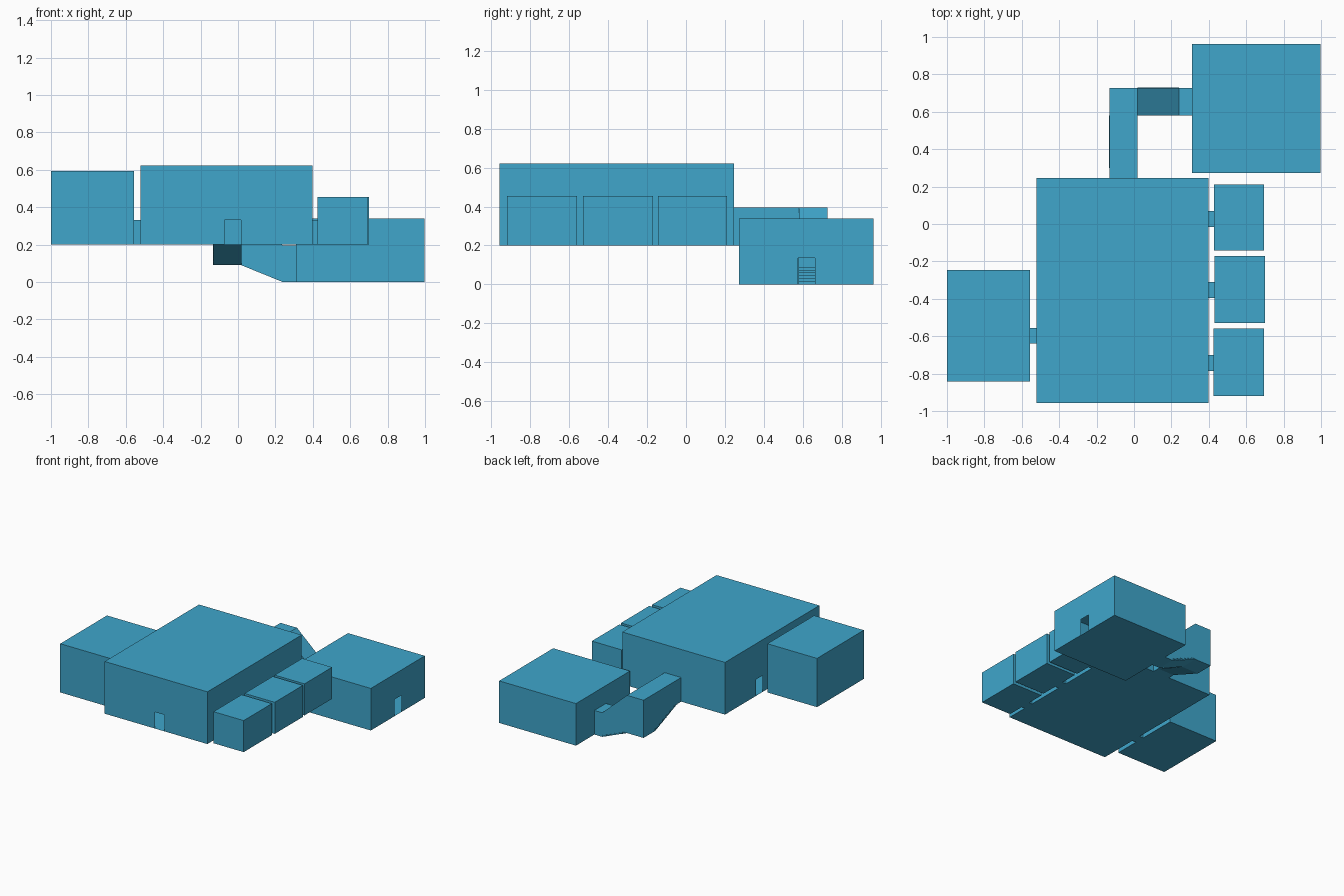
import bpy, bmesh

if "Cube" in bpy.data.objects:
    bpy.data.objects.remove(bpy.data.objects["Cube"])

mat = bpy.data.materials.new("wall_blue")
mat.diffuse_color = (0.05, 0.38, 0.6, 1)
mat.use_nodes = True
mat.node_tree.nodes["Principled BSDF"].inputs["Base Color"].default_value = mat.diffuse_color


def finish(name, bm):
    bmesh.ops.remove_doubles(bm, verts=bm.verts, dist=1e-5)
    me = bpy.data.meshes.new(name)
    bm.to_mesh(me)
    bm.free()
    me.materials.append(mat)
    ob = bpy.data.objects.new(name, me)
    bpy.context.collection.objects.link(ob)
    return ob


def room(name, x, y, z, holes=(), skip=()):
    """Thin-skinned box; holes = (side, u0, u1, top), skip = sides left open."""
    bm = bmesh.new()
    z0, z1 = z
    sides = {
        "front": (x, lambda u, w: (u, y[0], w), False),
        "back": (x, lambda u, w: (u, y[1], w), True),
        "left": (y, lambda u, w: (x[0], u, w), True),
        "right": (y, lambda u, w: (x[1], u, w), False),
    }
    for side, (span, put, flip) in sides.items():
        if side in skip:
            continue
        cuts = [h[1:] for h in holes if h[0] == side]
        us = sorted({*span, *[c[0] for c in cuts], *[c[1] for c in cuts]})
        for a, b in zip(us, us[1:]):
            low = max([c[2] for c in cuts if c[0] <= a and b <= c[1]], default=z0)
            pts = [put(a, low), put(b, low), put(b, z1), put(a, z1)]
            bm.faces.new([bm.verts.new(p) for p in (pts[::-1] if flip else pts)])
    for h, flip in ((z0, True), (z1, False)):
        pts = [(x[0], y[0], h), (x[1], y[0], h), (x[1], y[1], h), (x[0], y[1], h)]
        bm.faces.new([bm.verts.new(p) for p in (pts[::-1] if flip else pts)])
    return finish(name, bm)


def passage(name, profile, axis, lo, hi, open_edges):
    """Side profile extruded across the given axis, with chosen ends left open."""
    put = (lambda a, w, t: (t, a, w)) if axis == "x" else (lambda a, w, t: (a, t, w))
    bm = bmesh.new()
    A = [bm.verts.new(put(a, w, lo)) for a, w in profile]
    B = [bm.verts.new(put(a, w, hi)) for a, w in profile]
    bm.faces.new(A)
    bm.faces.new(B[::-1])
    n = len(A)
    for i in range(n):
        j = (i + 1) % n
        if i not in open_edges:
            bm.faces.new((A[j], A[i], B[i], B[j]))
    bmesh.ops.recalc_face_normals(bm, faces=bm.faces)
    return finish(name, bm)


def stairs(name, start, end, axis, lo, hi, steps=6):
    """Risers and treads climbing from start to end."""
    (a0, w0), (a1, w1) = start, end
    pts = [(a0, w0)]
    for i in range(1, steps + 1):
        w = w0 + (w1 - w0) * i / steps
        pts += [(a0 + (a1 - a0) * (i - 1) / steps, w), (a0 + (a1 - a0) * i / steps, w)]
    put = (lambda a, w, t: (t, a, w)) if axis == "x" else (lambda a, w, t: (a, t, w))
    bm = bmesh.new()
    A = [bm.verts.new(put(a, w, lo)) for a, w in pts]
    B = [bm.verts.new(put(a, w, hi)) for a, w in pts]
    for i in range(len(pts) - 1):
        f = (A[i], A[i + 1], B[i + 1], B[i])
        bm.faces.new(f if axis == "y" else f[::-1])
    return finish(name, bm)


F, DOOR = 0.2, 0.333          # upper floor and door head heights

# Small side rooms: x range, y range, doorway y range
side_rooms = [
    ((0.425, 0.695), (-0.92, -0.56), (-0.785, -0.70)),
    ((0.43, 0.70), (-0.53, -0.17), (-0.395, -0.31)),
    ((0.428, 0.695), (-0.143, 0.21), (-0.015, 0.07)),
]
for i, (x, y, d) in enumerate(side_rooms, 1):
    room(f"side_room_{i}", x, y, (F, 0.455), [("left", *d, DOOR)])
    room(f"side_doorway_{i}", (0.397, x[0]), d, (F, DOOR), skip=("left", "right"))

# Main hall with its doors
hall_holes = [("right", *d, DOOR) for _, _, d in side_rooms]
hall_holes += [("front", -0.072, 0.015, DOOR), ("left", -0.64, -0.557, DOOR),
               ("left", -0.235, -0.15, DOOR), ("back", -0.13, 0.018, 0.395)]
room("main_hall", (-0.522, 0.397), (-0.958, 0.247), (F, 0.622), hall_holes)

# Left wing
room("left_room", (-1.0, -0.556), (-0.843, -0.246), (F, 0.594),
     [("right", -0.64, -0.557, DOOR)])
room("left_doorway", (-0.556, -0.522), (-0.64, -0.557), (F, DOOR), skip=("left", "right"))

# Lower back room
room("back_room", (0.31, 0.997), (0.273, 0.963), (0, 0.34),
     [("right", 0.577, 0.663, 0.135), ("left", 0.58, 0.728, 0.195)])

# Sloping corridor: upper flight, landing, lower flight
passage("upper_corridor", [(0.247, F), (0.3, F), (0.58, 0.09), (0.58, 0.395), (0.247, 0.395)],
        "x", -0.13, 0.018, (2, 4))
room("corridor_landing", (-0.13, 0.018), (0.58, 0.728), (0.09, 0.395), skip=("front", "right"))
passage("lower_corridor", [(0.018, 0.09), (0.24, 0), (0.31, 0), (0.31, 0.195),
                           (0.24, 0.195), (0.018, 0.395)], "y", 0.58, 0.728, (2, 5))

# Steps inside both flights
stairs("upper_stairs", (0.58, 0.09), (0.3, F), "x", -0.133, 0.018)
stairs("lower_stairs", (0.24, 0), (0.018, 0.09), "y", 0.58, 0.731)
